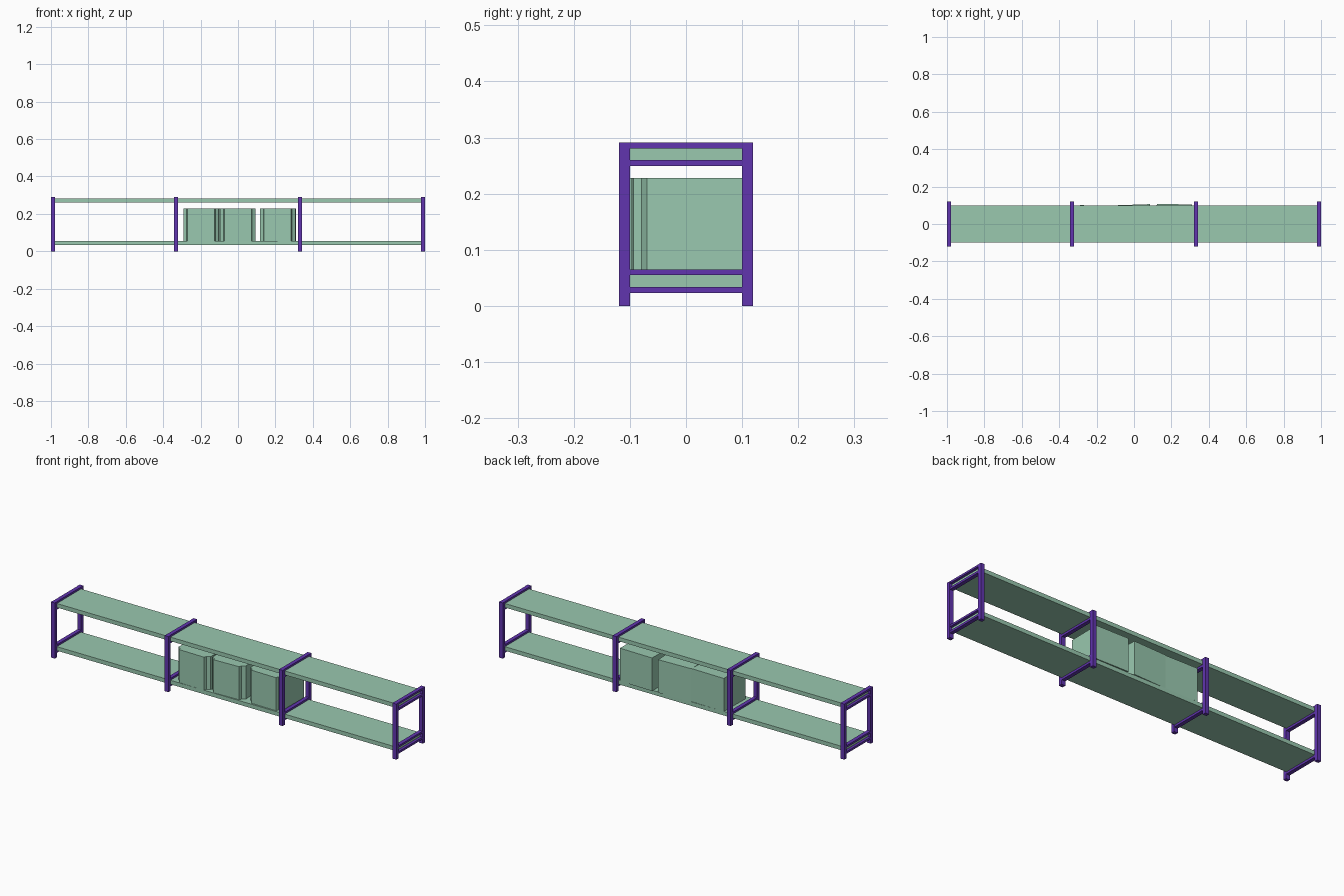
import bpy, bmesh, math
from mathutils import Matrix

cube = bpy.data.objects.get("Cube")
if cube:
    bpy.data.objects.remove(cube, do_unlink=True)


def make_material(name, rgb):
    mat = bpy.data.materials.new(name)
    mat.use_nodes = True
    color = (*rgb, 1)
    mat.diffuse_color = color
    mat.node_tree.nodes["Principled BSDF"].inputs["Base Color"].default_value = color
    return mat


green = make_material("soft green", (0.32, 0.58, 0.43))
purple = make_material("deep purple", (0.12, 0.035, 0.43))


def add_object(name, bm, mat):
    bmesh.ops.recalc_face_normals(bm, faces=bm.faces)
    mesh = bpy.data.meshes.new(name)
    bm.to_mesh(mesh)
    bm.free()
    mesh.materials.append(mat)
    obj = bpy.data.objects.new(name, mesh)
    bpy.context.collection.objects.link(obj)
    return obj


def box(name, x, y, z, mat):
    """Box from (low, high) pairs on each axis."""
    bm = bmesh.new()
    bmesh.ops.create_cube(bm, size=1)
    for v in bm.verts:
        v.co = [a[0] if c < 0 else a[1] for a, c in zip((x, y, z), v.co)]
    return add_object(name, bm, mat)


DEPTH, OUTER, HEIGHT = 0.1, 0.119, 0.291
SHELVES = {"lower": (0.034, 0.055), "upper": (0.26, 0.281)}

# Long shelves
for level, (z0, z1) in SHELVES.items():
    box(f"{level}_shelf", (-0.985, 0.985), (-DEPTH, DEPTH), (z0, z1), green)

# Four frames: two legs, and rails gripping each shelf above and below
for i, x in enumerate((-0.989, -0.331, 0.331, 0.989), 1):
    leg_x, rail_x = (x - 0.011, x + 0.011), (x - 0.01, x + 0.01)
    box(f"frame_{i}_front_leg", leg_x, (-OUTER, -DEPTH), (0, HEIGHT), purple)
    box(f"frame_{i}_back_leg", leg_x, (DEPTH, OUTER), (0, HEIGHT), purple)
    for level, (z0, z1) in SHELVES.items():
        box(f"frame_{i}_{level}_rail_top", rail_x, (-DEPTH, DEPTH), (z1, z1 + 0.01), purple)
        box(f"frame_{i}_{level}_rail_bottom", rail_x, (-DEPTH, DEPTH), (z0 - 0.011, z0), purple)


def storage_box(name, x, y, angle):
    """Upright box with a raised front panel and sloped shoulders."""
    half = [(0.072, -0.099), (0.077, -0.085), (0.094, -0.075), (0.094, 0.099)]
    outline = half + [(-px, py) for px, py in reversed(half)]
    bm = bmesh.new()
    face = bm.faces.new([bm.verts.new((px, py, 0.055)) for px, py in outline])
    top = bmesh.ops.extrude_face_region(bm, geom=[face])["geom"]
    verts = [g for g in top if isinstance(g, bmesh.types.BMVert)]
    bmesh.ops.translate(bm, verts=verts, vec=(0, 0, 0.173))
    bm.transform(Matrix.Translation((x, y, 0)) @ Matrix.Rotation(math.radians(angle), 4, "Z"))
    add_object(name, bm, green)


# Three slightly turned boxes on the middle bay
storage_box("right_storage_box", -0.197, 0.0, -1)
storage_box("middle_storage_box", -0.004, 0.004, 2)
storage_box("left_storage_box", 0.214, 0.007, -1)
